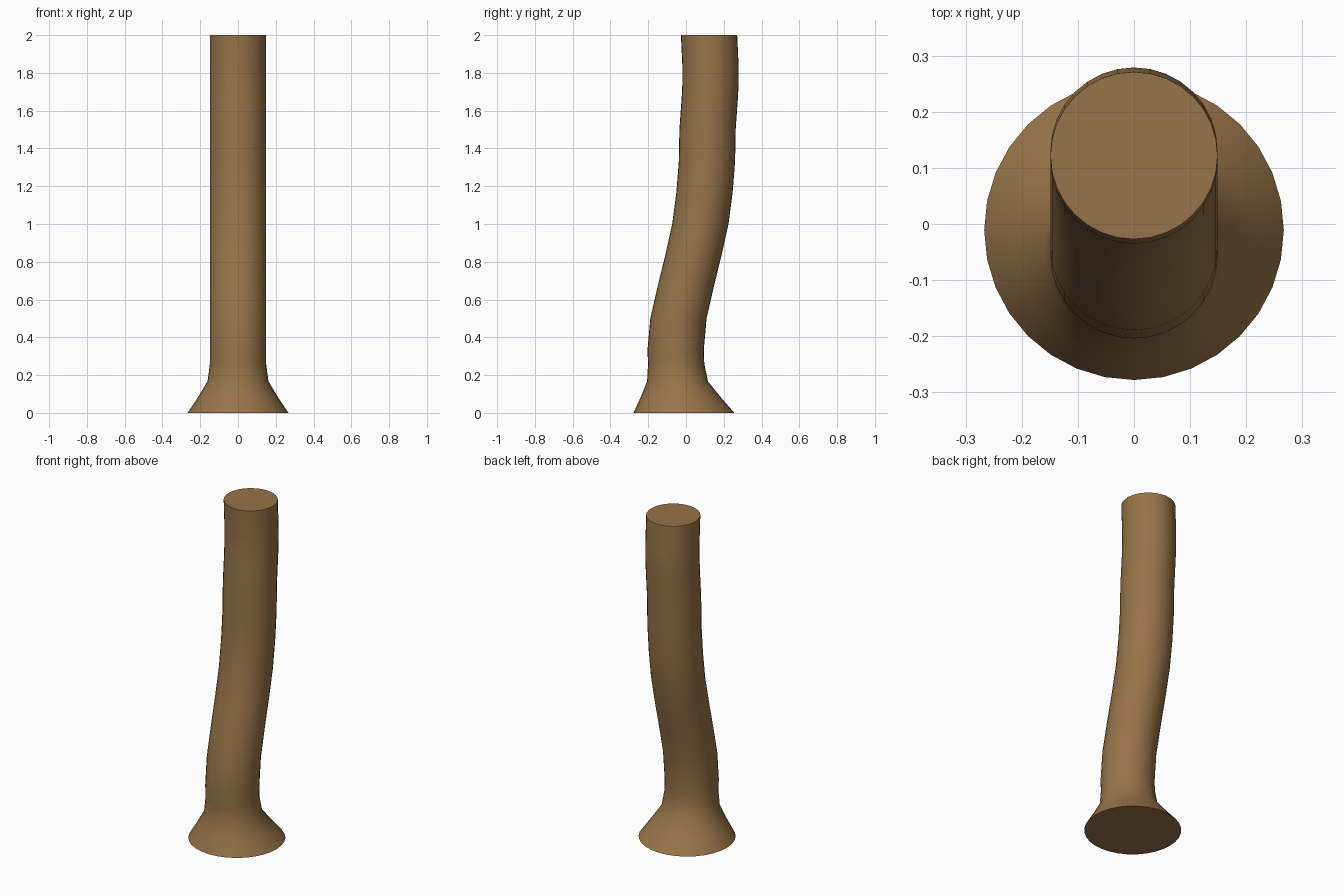
import bpy, bmesh
from math import cos, sin, tau, radians

if "Cube" in bpy.data.objects:
    bpy.data.objects.remove(bpy.data.objects["Cube"])

SIDES = 32
# rings of the bent trunk: (height, centre y, radius)
RINGS = [
    (0.0, -0.011, 0.267), (0.083, -0.028, 0.212), (0.167, -0.045, 0.161),
    (0.26, -0.052, 0.149), (0.333, -0.055, 0.149), (0.5, -0.040, 0.149),
    (0.667, -0.002, 0.149), (0.833, 0.039, 0.149), (1.0, 0.076, 0.149),
    (1.167, 0.098, 0.149), (1.333, 0.111, 0.149), (1.5, 0.114, 0.149),
    (1.667, 0.126, 0.149), (1.75, 0.130, 0.149), (1.833, 0.130, 0.149),
    (2.0, 0.122, 0.149),
]

# trunk: level rings bridged along the bend, capped at both ends
bm = bmesh.new()
loops = [[bm.verts.new((r * cos(tau * i / SIDES), y + r * sin(tau * i / SIDES), z))
          for i in range(SIDES)] for z, y, r in RINGS]
for a, b in zip(loops, loops[1:]):
    for i in range(SIDES):
        j = (i + 1) % SIDES
        bm.faces.new((a[i], a[j], b[j], b[i]))
bm.faces.new(loops[0][::-1])
bm.faces.new(loops[-1])
mesh = bpy.data.meshes.new("trunk")
bm.to_mesh(mesh)
bm.free()

trunk = bpy.data.objects.new("trunk", mesh)
bpy.context.collection.objects.link(trunk)
wood = bpy.data.materials.new("wood")
wood.diffuse_color = (0.31, 0.175, 0.065, 1)
wood.use_nodes = True
wood.node_tree.nodes["Principled BSDF"].inputs["Base Color"].default_value = wood.diffuse_color
mesh.materials.append(wood)

# smooth sides, sharp cap edges
bpy.context.view_layer.objects.active = trunk
trunk.select_set(True)
bpy.ops.object.shade_smooth_by_angle(angle=radians(40))
